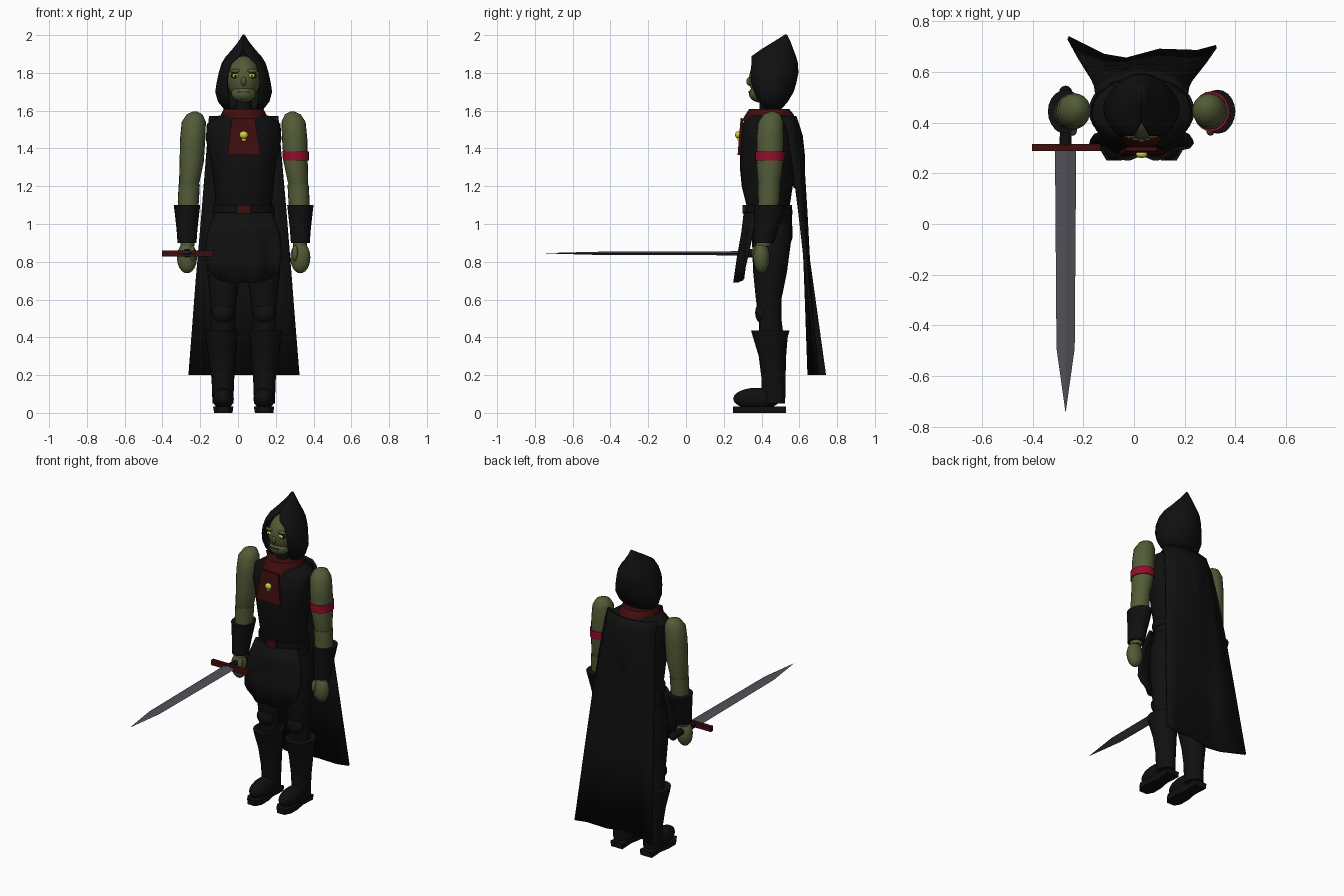
import bpy, bmesh, math
from mathutils import Vector

if "Cube" in bpy.data.objects:
    bpy.data.objects.remove(bpy.data.objects["Cube"])

CX, CY = 0.03, 0.44   # body axis


def material(name, r, g, b):
    m = bpy.data.materials.new(name)
    m.diffuse_color = (r, g, b, 1)
    m.use_nodes = True
    m.node_tree.nodes["Principled BSDF"].inputs["Base Color"].default_value = m.diffuse_color
    return m


BLACK = material("black cloth", 0.005, 0.005, 0.005)
SKIN = material("green skin", 0.085, 0.105, 0.038)
DARK_SKIN = material("dark green", 0.035, 0.045, 0.016)
MAROON = material("maroon", 0.05, 0.004, 0.004)
RED = material("crimson", 0.30, 0.004, 0.025)
STEEL = material("steel", 0.085, 0.08, 0.10)
YELLOW = material("yellow", 0.62, 0.60, 0.06)


def finish(name, bm, mat, smooth=True, thick=0):
    bmesh.ops.recalc_face_normals(bm, faces=bm.faces[:])
    me = bpy.data.meshes.new(name)
    bm.to_mesh(me)
    bm.free()
    me.materials.append(mat)
    ob = bpy.data.objects.new(name, me)
    bpy.context.collection.objects.link(ob)
    if thick:
        mod = ob.modifiers.new("thickness", 'SOLIDIFY')
        mod.thickness = thick
        mod.offset = 0
    if smooth:
        bpy.ops.object.select_all(action='DESELECT')
        ob.select_set(True)
        bpy.context.view_layer.objects.active = ob
        bpy.ops.object.shade_smooth_by_angle(angle=math.radians(45))
    return ob


def sheet(name, rows, mat, thick=0, closed=False, smooth=True):
    """Skin a grid of point rows; closed rows become a capped tube."""
    bm = bmesh.new()
    grid = [[bm.verts.new(p) for p in row] for row in rows]
    n = len(rows[0])
    for a, b in zip(grid, grid[1:]):
        for i in range(n if closed else n - 1):
            j = (i + 1) % n
            bm.faces.new((a[i], a[j], b[j], b[i]))
    if closed:
        bm.faces.new(grid[0])
        bm.faces.new(grid[-1])
    return finish(name, bm, mat, smooth, thick)


def loft(name, rings, mat, n=20):
    """Tube through ellipses given as (z, centre x, half width, y front, y back)."""
    rows = []
    for z, cx, w, y0, y1 in rings:
        rows.append([(cx + w * math.cos(2 * math.pi * i / n),
                      (y0 + y1) / 2 + (y1 - y0) / 2 * math.sin(2 * math.pi * i / n), z)
                     for i in range(n)])
    return sheet(name, rows, mat, closed=True)


def ball(name, c, r, mat, u=20, v=12):
    bm = bmesh.new()
    bmesh.ops.create_uvsphere(bm, u_segments=u, v_segments=v, radius=1)
    for p in bm.verts:
        p.co = Vector([c[k] + p.co[k] * r[k] for k in range(3)])
    return finish(name, bm, mat)


def box(name, c, size, mat):
    bm = bmesh.new()
    bmesh.ops.create_cube(bm, size=1)
    for p in bm.verts:
        p.co = Vector([c[k] + p.co[k] * size[k] for k in range(3)])
    return finish(name, bm, mat, False)


# Torso, pelvis, belt, collar and neck
loft("torso", [(1.03, CX, .15, .335, .555), (1.1, CX, .15, .32, .55), (1.2, CX, .155, .295, .565),
               (1.3, CX, .17, .285, .58), (1.45, CX, .20, .285, .59), (1.53, CX, .195, .30, .585),
               (1.575, CX, .13, .32, .56)], BLACK, 28)
loft("pelvis", [(.86, CX, .13, .36, .54), (.93, CX, .175, .345, .565), (1.05, CX, .16, .335, .56)], BLACK, 24)
loft("belt", [(1.05, CX, .165, .315, .565), (1.1, CX, .162, .31, .56)], BLACK, 24)
box("buckle", (CX, .308, 1.077), (.07, .016, .045), MAROON)
loft("collar", [(1.545, CX, .125, .295, .585), (1.58, CX, .12, .315, .57), (1.61, CX, .105, .335, .545)], MAROON, 24)
loft("neck", [(1.58, CX, .045, .39, .49), (1.70, CX, .042, .385, .48)], BLACK, 14)

# Chest panel with brooch
sheet("chest_panel", [[(CX - .06, .296, 1.56), (CX + .06, .296, 1.56)],
                      [(CX - .088, .28, 1.365), (CX + .088, .28, 1.365)]], MAROON, .014, smooth=False)
ball("brooch", (CX, .275, 1.472), (.023, .015, .02), YELLOW, 12, 8)
box("brooch_drop", (CX, .278, 1.452), (.02, .012, .02), YELLOW)

# Head and face
ball("head", (CX, CY, 1.768), (.088, .106, .122), SKIN, 24, 16)
ball("jaw", (CX, .395, 1.69), (.066, .062, .047), SKIN)
ball("nose", (CX, .337, 1.755), (.014, .017, .024), SKIN, 12, 8)
box("mouth", (CX, .3355, 1.70), (.066, .012, .005), DARK_SKIN)
for s, side in ((-1, "right"), (1, "left")):
    x = CX + s * .043
    ball(side + "_eye_socket", (x, .354, 1.785), (.026, .012, .016), BLACK, 14, 8)
    ball(side + "_eye", (x, .347, 1.785), (.017, .011, .011), YELLOW, 12, 8)
    ball(side + "_pupil", (x, .3375, 1.785), (.005, .004, .006), BLACK, 8, 6)
    ball(side + "_brow", (x, .353, 1.81), (.032, .013, .010), SKIN, 12, 8)

# Pointed hood: (z, half width, y front, y back, half opening in degrees)
hood = []
for z, w, y0, y1, gap in [(1.61, .10, .41, .50, 44), (1.65, .132, .375, .535, 36), (1.70, .146, .345, .565, 34),
                          (1.75, .138, .32, .58, 39), (1.80, .127, .31, .59, 41), (1.85, .112, .325, .588, 36),
                          (1.885, .090, .345, .578, 18), (1.92, .058, .40, .565, 0),
                          (1.96, .026, .465, .55, 0), (2.0, .001, .529, .531, 0)]:
    row = []
    for i in range(29):
        a = math.radians(gap + (360 - 2 * gap) * i / 28)
        row.append((CX + w * math.sin(a), (y0 + y1) / 2 - (y1 - y0) / 2 * math.cos(a), z))
    hood.append(row)
sheet("hood", hood, BLACK, .01)

# Arms, bracers, hands, legs and boots
for s, side in ((-1, "right"), (1, "left")):
    def at(off):
        return CX + s * off
    loft(side + "_upper_arm", [(1.595, at(.258), .012, .445, .47), (1.58, at(.26), .042, .41, .50),
                               (1.54, at(.264), .064, .382, .515), (1.45, at(.27), .067, .373, .517),
                               (1.33, at(.275), .064, .373, .515), (1.22, at(.288), .054, .38, .50),
                               (1.20, at(.29), .05, .385, .495)], SKIN)
    loft(side + "_forearm", [(1.21, at(.288), .056, .38, .50), (1.12, at(.293), .056, .382, .495),
                             (.88, at(.298), .036, .37, .445)], SKIN)
    loft(side + "_bracer", [(1.10, at(.30), .070, .358, .53), (1.085, at(.30), .068, .36, .525),
                            (.98, at(.30), .056, .36, .49), (.90, at(.30), .050, .358, .465)], BLACK)
    ball(side + "_hand", (at(.30), .40, .822), (.053, .043, .083), SKIN)
    ball(side + "_thumb", (at(.272), .37, .845), (.017, .022, .042), SKIN, 12, 8)
    loft(side + "_leg", [(1.0, at(.085), .085, .355, .56), (.9, at(.095), .094, .35, .555),
                         (.75, at(.102), .090, .355, .535), (.6, at(.108), .070, .37, .505),
                         (.5, at(.11), .064, .385, .505), (.38, at(.11), .065, .39, .52)], BLACK)
    ball(side + "_knee_pad", (at(.11), .40, .53), (.058, .034, .055), BLACK, 16, 10)
    loft(side + "_boot_shaft", [(.435, at(.118), .090, .345, .548), (.40, at(.118), .085, .355, .538),
                                (.3, at(.113), .073, .385, .53), (.18, at(.11), .060, .40, .527),
                                (.05, at(.11), .055, .40, .525)], BLACK)
    ball(side + "_boot_foot", (at(.108), .375, .075), (.056, .125, .058), BLACK)
    # Sole: outline swept up in two levels
    outline = [(-.03, .25), (.03, .25), (.054, .29), (.054, .36), (.04, .43), (.046, .53), (-.046, .53),
               (-.04, .43), (-.054, .36), (-.054, .29)]
    sheet(side + "_boot_sole", [[(at(.108) + x * k, y, z) for x, y in outline]
                                for k, z in ((.9, 0), (1, .035))], BLACK, closed=True, smooth=False)
loft("arm_band", [(1.335, CX + .277, .069, .365, .522), (1.385, CX + .275, .071, .365, .524)], RED)

# Front apron in hanging pleats
apron = []
for z, w, y, drop in [(1.06, .15, .312, 0), (.95, .19, .298, .0), (.82, .205, .278, .02), (.69, .19, .262, .07)]:
    row = []
    for i in range(17):
        t = i / 8 - 1
        pleat = .012 * math.cos(t * math.pi * 3) * (1.06 - z) / .37
        row.append((CX + w * t, y + .055 * t * t + pleat, z + drop * t ** 4))
    apron.append(row)
sheet("apron", apron, BLACK, .014)

# Long cape from the shoulders, uneven folds at the hem
top = [(-.15, .53), (-.09, .58), (-.02, .598), (.08, .598), (.15, .58), (.21, .53)]
hem = [(-.26, .735), (-.12, .665), (-.03, .65), (.10, .685), (.25, .68), (.325, .70)]
cape = []
for z, k, bulge in [(1.57, 0, -.02), (1.5, .04, 0), (1.3, .2, .006), (1.05, .40, .004), (.7, .66, 0), (.2, 1, 0)]:
    cape.append([(a[0] + (b[0] - a[0]) * k, a[1] + (b[1] - a[1]) * k + bulge, z) for a, b in zip(top, hem)])
sheet("cape", cape, BLACK, .014)
loft("cape_back_fold", [(1.19, CX, .035, .57, .615), (1.23, CX, .062, .56, .63), (1.36, CX, .08, .55, .63),
                        (1.47, CX, .12, .54, .618), (1.55, CX, .13, .53, .59)], BLACK)

# Sword held forward: diamond section blade, guard, grip and pommel
SX, SZ = -.27, .845
sheet("sword_blade", [[(SX - w, y, SZ), (SX, y, SZ + h), (SX + w, y, SZ), (SX, y, SZ - h)]
                      for y, w, h in [(.31, .042, .011), (-.49, .036, .008), (-.74, .001, .001)]],
      STEEL, closed=True, smooth=False)
box("sword_guard", (SX + .003, .302, SZ), (.27, .026, .032), MAROON)
sheet("sword_grip", [[(SX + r * math.cos(i * math.pi / 6), y, SZ + r * math.sin(i * math.pi / 6))
                      for i in range(12)] for y, r in [(.31, .024), (.42, .021), (.52, .022)]],
      BLACK, closed=True)
ball("sword_pommel", (SX, .52, SZ), (.026, .026, .026), BLACK, 12, 8)
